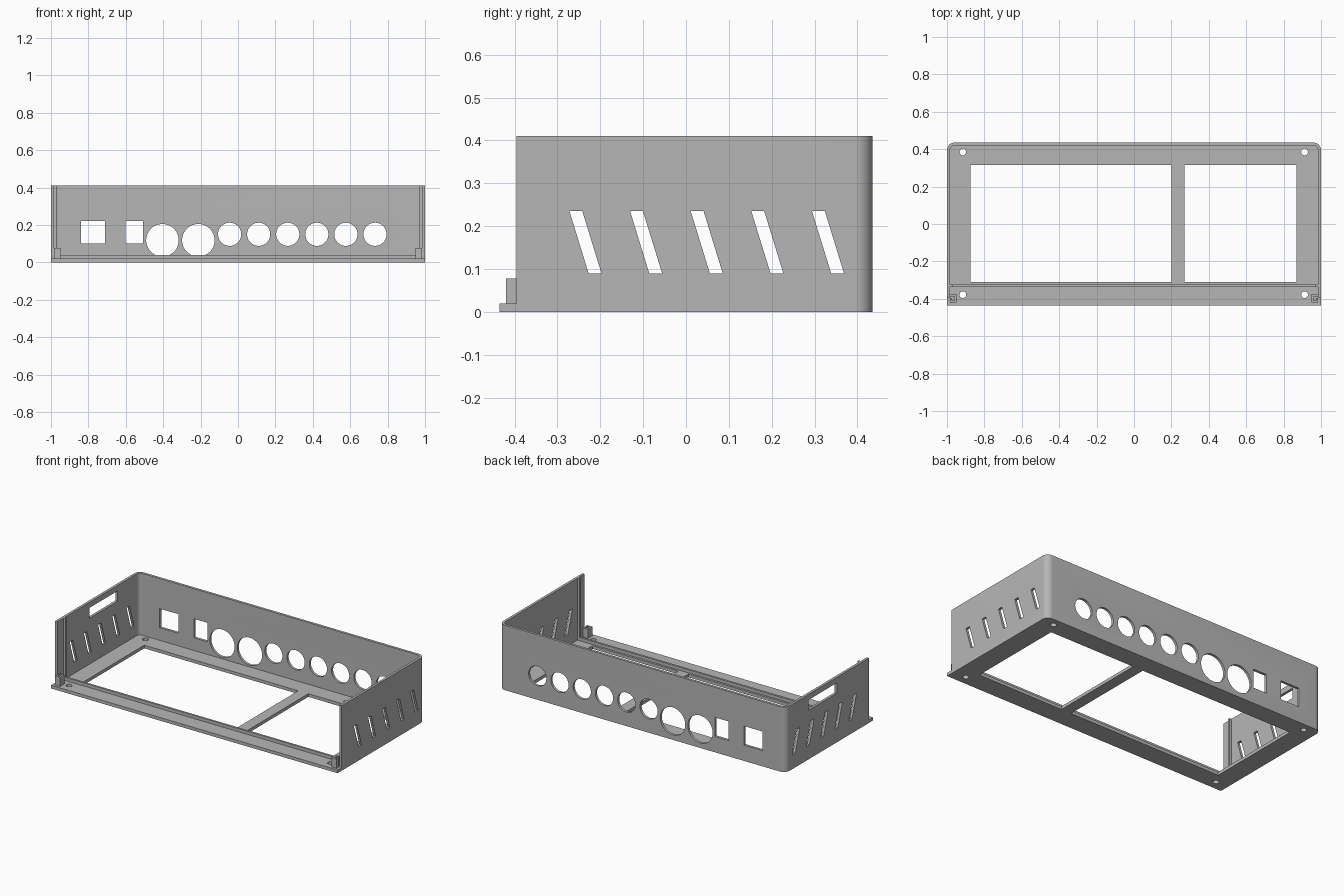
import bpy, bmesh, math

cube = bpy.data.objects.get("Cube")
if cube:
    bpy.data.objects.remove(cube, do_unlink=True)

grey = bpy.data.materials.new("plain grey")
grey.use_nodes = True
GREY = (0.47, 0.47, 0.47, 1)
grey.diffuse_color = GREY
grey.node_tree.nodes["Principled BSDF"].inputs["Base Color"].default_value = GREY

BACK, FRONT, WALL_FRONT = 0.435, -0.435, -0.395
HEIGHT, FLOOR, WALL, RADIUS = 0.41, 0.02, 0.016, 0.04


def add_prism(bm, points, axis, low, high):
    """Extrude a flat outline along one axis."""
    place = {"x": lambda a, b, h: (h, a, b),
             "y": lambda a, b, h: (a, h, b),
             "z": lambda a, b, h: (a, b, h)}[axis]
    rings = [[bm.verts.new(place(a, b, h)) for a, b in points] for h in (low, high)]
    bm.faces.new(rings[0])
    bm.faces.new(rings[1])
    n = len(points)
    for i in range(n):
        j = (i + 1) % n
        bm.faces.new((rings[0][i], rings[0][j], rings[1][j], rings[1][i]))


def rect(a0, a1, b0, b1):
    return [(a0, b0), (a1, b0), (a1, b1), (a0, b1)]


def circle(a, b, r, n=48):
    return [(a + r * math.cos(math.tau * i / n), b + r * math.sin(math.tau * i / n))
            for i in range(n)]


def back_outline(half, back, front, r, steps=10):
    """Open U from the right front, round both back corners, to the left front."""
    pts = [(half, front)]
    for side, start in ((1, 0), (-1, 90)):
        for i in range(steps + 1):
            t = math.radians(start + 90 * i / steps)
            pts.append((side * (half - r) + r * math.cos(t), back - r + r * math.sin(t)))
    return pts + [(-half, front)]


def build(name, prisms):
    bm = bmesh.new()
    for prism in prisms:
        add_prism(bm, *prism)
    bmesh.ops.recalc_face_normals(bm, faces=bm.faces[:])
    mesh = bpy.data.meshes.new(name)
    bm.to_mesh(mesh)
    bm.free()
    mesh.materials.append(grey)
    obj = bpy.data.objects.new(name, mesh)
    bpy.context.collection.objects.link(obj)
    return obj


def cut(obj, prisms):
    cutter = build("cutter", prisms)
    cutter.hide_render = True
    mod = obj.modifiers.new("cut", "BOOLEAN")
    mod.operation, mod.solver, mod.object = "DIFFERENCE", "EXACT", cutter
    graph = bpy.context.evaluated_depsgraph_get()
    mesh = bpy.data.meshes.new_from_object(obj.evaluated_get(graph))
    obj.modifiers.clear()
    obj.data = mesh
    bpy.data.objects.remove(cutter, do_unlink=True)


def smooth(obj):
    bpy.ops.object.select_all(action="DESELECT")
    obj.select_set(True)
    bpy.context.view_layer.objects.active = obj
    bpy.ops.object.shade_smooth_by_angle(angle=math.radians(30))


# Floor frame with two windows and four screw holes
floor = build("floor_frame", [(back_outline(1, BACK, FRONT, RADIUS), "z", 0, FLOOR)])
openings = [rect(-0.875, 0.2, -0.31, 0.315), rect(0.27, 0.87, -0.31, 0.315)]
openings += [circle(x, y, 0.018, 24) for x in (-0.915, 0.912) for y in (-0.378, 0.385)]
cut(floor, [(o, "z", -0.1, 0.1) for o in openings])

# Side and back walls in one bent sheet
outer = back_outline(1, BACK, WALL_FRONT, RADIUS)
inner = back_outline(1 - WALL, BACK - WALL, WALL_FRONT, RADIUS - WALL)
walls = build("walls", [(outer + inner[::-1], "z", FLOOR, HEIGHT)])

# Back wall ports
ports = [rect(-0.84, -0.71, 0.1, 0.22), rect(-0.602, -0.507, 0.1, 0.22)]
ports += [circle(x, 0.118, 0.087) for x in (-0.404, -0.212)]
ports += [circle(-0.045 + 0.1555 * i, 0.15, 0.062) for i in range(6)]
holes = [(p, "y", 0.36, 0.5) for p in ports]

# Slanted vents in both sides and a wide slot in the right one
for i in range(5):
    y = -0.272 + 0.1415 * i
    vent = [(y, 0.235), (y + 0.03, 0.235), (y + 0.075, 0.089), (y + 0.045, 0.089)]
    holes += [(vent, "x", 0.95, 1.05), (vent, "x", -1.05, -0.95)]
holes.append((rect(-0.075, 0.205, 0.31, 0.375), "x", -1.05, -0.95))
cut(walls, holes)

# Ridge and upright ribs that stop the front panel
build("panel_ridge", [(rect(-0.984, 0.984, -0.336, -0.323), "z", FLOOR, 0.04)])
for side, label in ((1, "left"), (-1, "right")):
    def span(a, b, y0, y1):
        return rect(*sorted((side * a, side * b)), y0, y1)

    build(label + "_panel_rib", [(span(0.97, 0.984, -0.336, -0.323), "z", FLOOR, HEIGHT)])
    # Small hooked catch at the front corner
    hook = [(0.948, -0.42), (0.983, -0.42), (0.983, -0.395), (0.973, -0.395),
            (0.973, -0.408), (0.96, -0.408), (0.96, -0.387), (0.983, -0.387),
            (0.983, -0.375), (0.948, -0.375)]
    build(label + "_catch", [([(side * x, y) for x, y in hook], "z", FLOOR, 0.078)])

for part in (floor, walls):
    smooth(part)
